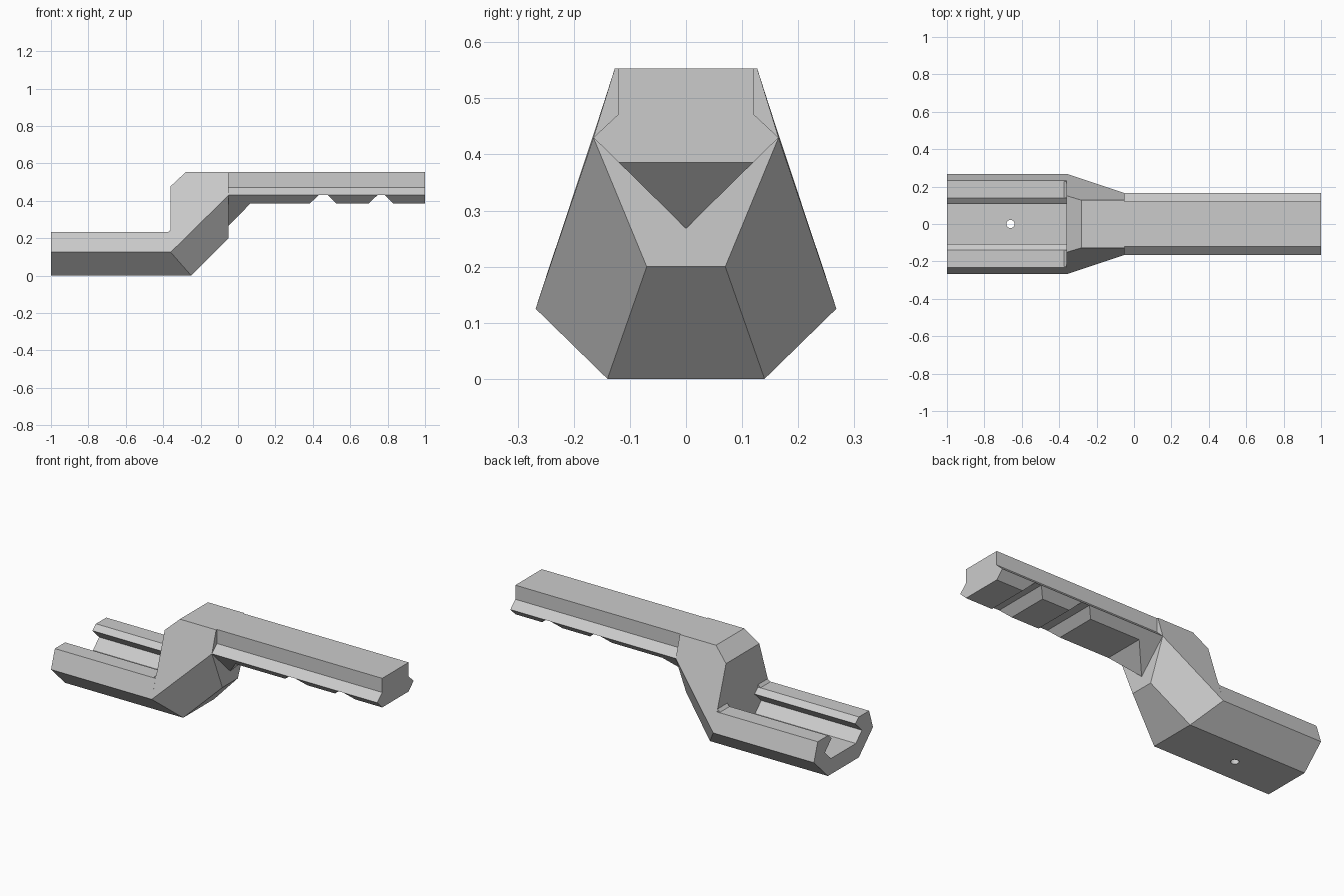
import bpy, bmesh

if "Cube" in bpy.data.objects:
    bpy.data.objects.remove(bpy.data.objects["Cube"])

grey = bpy.data.materials.new("light_grey")
grey.use_nodes = True
COLOUR = (0.6, 0.6, 0.6, 1)
grey.diffuse_color = COLOUR
grey.node_tree.nodes["Principled BSDF"].inputs["Base Color"].default_value = COLOUR


def finish(name, bm):
    bmesh.ops.recalc_face_normals(bm, faces=bm.faces)
    mesh = bpy.data.meshes.new(name)
    bm.to_mesh(mesh)
    bm.free()
    mesh.materials.append(grey)
    obj = bpy.data.objects.new(name, mesh)
    bpy.context.collection.objects.link(obj)
    return obj


def prism(name, half, x0, x1):
    """Extrude along x a profile given as its +y half, mirrored to -y."""
    outline = half + [(-y, z) for y, z in reversed(half)]
    bm = bmesh.new()
    face = bm.faces.new([bm.verts.new((x0, y, z)) for y, z in outline])
    ext = bmesh.ops.extrude_face_region(bm, geom=[face])["geom"]
    verts = [v for v in ext if isinstance(v, bmesh.types.BMVert)]
    bmesh.ops.translate(bm, vec=(x1 - x0, 0, 0), verts=verts)
    return finish(name, bm)


def hull(name, half):
    """Convex solid from +y corner points, mirrored to -y."""
    bm = bmesh.new()
    for x, y, z in half:
        for side in ([1, -1] if y else [1]):
            bm.verts.new((x, y * side, z))
    bmesh.ops.convex_hull(bm, input=bm.verts)
    bmesh.ops.dissolve_limit(bm, angle_limit=0.05, verts=bm.verts, edges=bm.edges)
    return finish(name, bm)


# Lower block: open channel with undercut lips
BACK, FRONT = -0.36, -0.05
channel = [(0.14, 0), (0.268, 0.125), (0.233, 0.232), (0.14, 0.232), (0.125, 0.22),
           (0.107, 0.205), (0.168, 0.145), (0.113, 0.09)]
block = prism("channel_block", channel, -1, BACK)

# Screw hole through the channel floor
bm = bmesh.new()
bmesh.ops.create_cone(bm, cap_ends=True, segments=16, radius1=0.022, radius2=0.022, depth=0.4)
bmesh.ops.translate(bm, vec=(-0.66, 0, 0.05), verts=bm.verts)
cutter = finish("hole_cutter", bm)
cutter.hide_render = True
cutter.hide_set(True)
cut = block.modifiers.new("screw_hole", 'BOOLEAN')
cut.operation = 'DIFFERENCE'
cut.solver = 'EXACT'
cut.object = cutter

# Riser stepping up from the channel to the rail
hull("riser", [
    (BACK, 0.14, 0), (BACK, 0.268, 0.125), (BACK, 0.151, 0.478),
    (-0.28, 0.127, 0.553), (FRONT, 0.127, 0.553),
    (FRONT, 0.165, 0.43), (FRONT, 0.07, 0.2), (-0.25, 0.14, 0)])

# Small bevels where the lips meet the riser
for name, side in (("left", 1), ("right", -1)):
    bm = bmesh.new()
    for y in (0.14, 0.228):
        for x, z in ((BACK, 0.247), (BACK, 0.23), (-0.377, 0.23)):
            bm.verts.new((x, y * side, z))
    bmesh.ops.convex_hull(bm, input=bm.verts)
    finish("lip_bevel_" + name, bm)

# Upper rail with a flared lower edge
WIDE, NARROW, MID, LOW = 0.165, 0.12, 0.43, 0.386
prism("rail", [(WIDE, MID), (NARROW, 0.472), (NARROW, 0.553)], FRONT - 0.01, 1)

# Pads under the rail, parted by sloped cross slots: top ends, bottom ends
for i, (t0, t1, b0, b1) in enumerate([(FRONT, 0.43, FRONT, 0.385),
                                      (0.48, 0.745, 0.525, 0.7),
                                      (0.785, 1, 0.83, 1)]):
    hull(f"rail_pad_{i + 1}", [(t0, WIDE, MID), (t1, WIDE, MID),
                               (b0, NARROW, LOW), (b1, NARROW, LOW)])

# Wedge bracing the rail against the riser
hull("gusset", [(FRONT, NARROW, LOW), (0.067, NARROW, LOW), (FRONT, 0, 0.268)])
